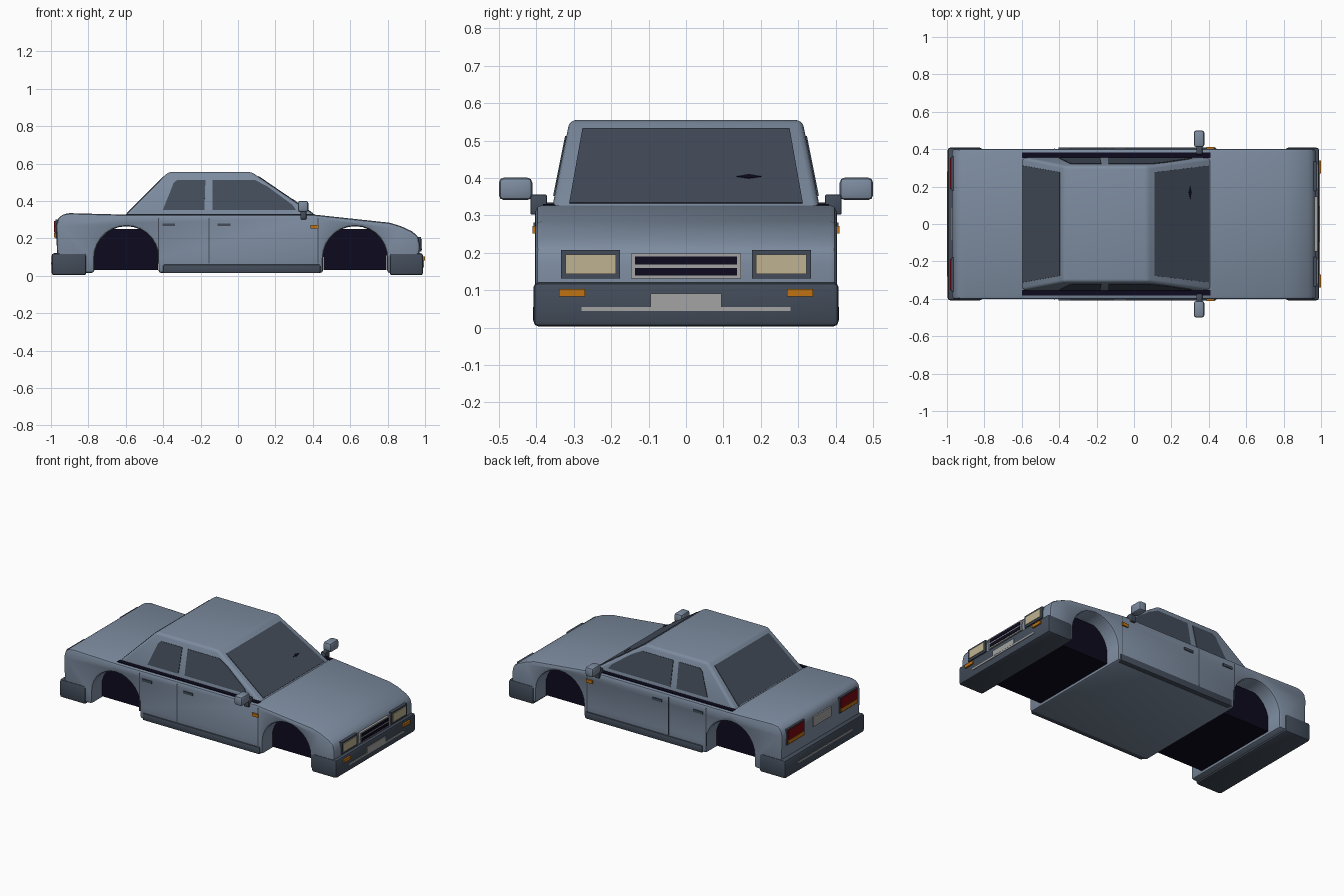
import bpy, bmesh, math
from mathutils import Vector

if "Cube" in bpy.data.objects:
    bpy.data.objects.remove(bpy.data.objects["Cube"])


def material(name, rgb):
    m = bpy.data.materials.new(name)
    m.diffuse_color = (*rgb, 1)
    m.use_nodes = True
    m.node_tree.nodes["Principled BSDF"].inputs["Base Color"].default_value = m.diffuse_color
    return m


PAINT = material("blue_grey_paint", (.205, .262, .35))
SLATE = material("dark_slate", (.056, .073, .102))
BLACK = material("near_black", (.004, .003, .013))
LENS = material("cream_lens", (.52, .45, .29))
AMBER = material("amber", (.53, .17, .006))
RED = material("red_lens", (.2, .003, .006))
SILVER = material("light_grey", (.36, .37, .36))


def loft(name, loop_a, loop_b, mat, bevel=0, segments=2):
    """Closed solid between two matching loops, with optional rounded edges."""
    bm = bmesh.new()
    a = [bm.verts.new(p) for p in loop_a]
    b = [bm.verts.new(p) for p in loop_b]
    n = len(a)
    bm.faces.new(a)
    bm.faces.new(b)
    for i in range(n):
        j = (i + 1) % n
        bm.faces.new((a[i], a[j], b[j], b[i]))
    bmesh.ops.recalc_face_normals(bm, faces=bm.faces)
    if bevel:
        edges = [e for e in bm.edges if e.calc_face_angle(0) > math.radians(32)]
        bmesh.ops.bevel(bm, geom=edges, offset=bevel, segments=segments,
                        profile=.5, affect='EDGES', clamp_overlap=True)
    me = bpy.data.meshes.new(name)
    bm.to_mesh(me)
    bm.free()
    me.materials.append(mat)
    ob = bpy.data.objects.new(name, me)
    bpy.context.collection.objects.link(ob)
    if bevel:
        bpy.ops.object.select_all(action='DESELECT')
        ob.select_set(True)
        bpy.context.view_layer.objects.active = ob
        bpy.ops.object.shade_smooth_by_angle(angle=math.radians(30))
    return ob


def box(name, x, y, z, mat, bevel=0):
    ring = [(x[0], y[0]), (x[1], y[0]), (x[1], y[1]), (x[0], y[1])]
    return loft(name, [(*p, z[0]) for p in ring], [(*p, z[1]) for p in ring], mat, bevel)


def plate(name, points, normal, mat, thick=.006):
    """Thin plate lying on a surface, sunk slightly into it."""
    n = Vector(normal).normalized()
    pts = [Vector(p) for p in points]
    return loft(name, [p - n * thick * .4 for p in pts], [p + n * thick * .6 for p in pts], mat)


def arch(cx, r=.171, cz=.094, steps=14):
    """Wheel opening, listed from the rear foot to the front foot."""
    arc = [(cx - r * math.cos(math.pi * i / steps), cz + r * math.sin(math.pi * i / steps))
           for i in range(steps + 1)]
    return [(cx - r, .015)] + arc + [(cx + r, .015)]


# Body shell: side profile with both wheel openings
profile = [(-.965, .015)] + arch(-.597) + arch(.626) + [
    (.968, .015), (.972, .17), (.962, .212), (.93, .238), (.87, .266), (.81, .284),
    (.41, .327), (-.6, .327), (-.9, .335), (-.94, .328), (-.963, .305), (-.972, .27)]
loft("body_shell", [(x, -.402, z) for x, z in profile],
     [(x, .402, z) for x, z in profile], PAINT, .016)

# Dark blocks inside the wheel openings
for name, cx in (("rear_wheel_well", -.597), ("front_wheel_well", .626)):
    box(name, (cx - .169, cx + .169), (-.3, .3), (.03, .25), BLACK)

# Cabin
Z0, Z1 = .32, .555
XF0, XF1, XR0, XR1, Y0, Y1 = .417, .072, -.605, -.372, .358, .311


def mix(a, b, z):
    return a + (b - a) * (z - Z0) / (Z1 - Z0)


def ring(xr, xf, y, z):
    return [(xr, -y, z), (xf, -y, z), (xf, y, z), (xr, y, z)]


loft("cabin", ring(XR0, XF0, Y0, Z0), ring(XR1, XF1, Y1, Z1), PAINT, .017, 3)

# Windscreen and rear window
for name, x0, x1, sign in (("windscreen", XF0, XF1, 1), ("rear_window", XR0, XR1, -1)):
    loop = [(-.312, .332), (.312, .332), (.277, .53), (-.277, .53)]
    plate(name, [(mix(x0, x1, z), y, z) for y, z in loop],
          (Z1 - Z0, 0, abs(x1 - x0)) if sign > 0 else (Z0 - Z1, 0, abs(x1 - x0)), SLATE)

# Small dark mark on the windscreen
plate("windscreen_mark", [(mix(XF0, XF1, z) + .003, y, z) for y, z in
      ((.135, .402), (.168, .397), (.202, .402), (.168, .408))],
      (Z1 - Z0, 0, XF0 - XF1), BLACK)

# Parts mirrored on both sides
rear_pane = [(-.402, .352), (-.18, .352), (-.174, .512), (-.325, .512), (-.345, .495), (-.362, .45)]
front_pane = [(-.135, .352), (.31, .352), (.29, .38), (.16, .475), (.09, .512), (-.135, .512)]
for s, side in ((-1, "right"), (1, "left")):
    def yy(a, b):
        return sorted((s * a, s * b))

    for name, pane in (("rear_door_glass", rear_pane), ("front_door_glass", front_pane)):
        plate(f"{side}_{name}", [(x, s * mix(Y0, Y1, z), z) for x, z in pane],
              (0, s * (Z1 - Z0), Y0 - Y1), SLATE)
    box(f"{side}_waist_trim", (-.6, .41), yy(.352, .382), (.318, .331), BLACK)
    box(f"{side}_sill", (-.4, .44), yy(.37, .409), (.014, .06), SLATE, .007)
    for i, x in enumerate((-.425, -.155, .427)):
        box(f"{side}_door_gap_{i}", (x - .003, x + .003), yy(.398, .4035), (.065, .31), SLATE)
    for i, x in enumerate((-.37, -.075)):
        box(f"{side}_door_handle_{i}", (x - .034, x + .034), yy(.398, .408), (.265, .281), SLATE)
    box(f"{side}_side_indicator", (.387, .43), yy(.398, .411), (.252, .272), AMBER)
    # Door mirror
    box(f"{side}_mirror_arm", (.334, .366), yy(.372, .416), (.302, .356), SLATE, .004)
    box(f"{side}_mirror_head", (.32, .376), yy(.411, .5), (.341, .401), PAINT, .013)
    # Front lamps
    box(f"{side}_headlamp_frame", (.93, .979), yy(.176, .334), (.131, .208), SLATE)
    box(f"{side}_headlamp_lens", (.95, .984), yy(.187, .322), (.143, .196), LENS)
    box(f"{side}_front_indicator", (.97, 1.0), yy(.27, .34), (.083, .103), AMBER)
    # Rear lamps
    box(f"{side}_rear_lamp_frame", (-.977, -.94), yy(.18, .36), (.2, .3), SLATE)
    box(f"{side}_rear_lamp_red", (-.983, -.94), yy(.188, .352), (.232, .294), RED)
    box(f"{side}_rear_lamp_amber", (-.983, -.94), yy(.188, .352), (.206, .23), AMBER)

# Grille: pale frame, dark openings, pale bar between them
box("grille_frame", (.93, .98), (-.147, .147), (.131, .198), SILVER)
for name, z in (("upper", (.169, .19)), ("lower", (.139, .16))):
    box(f"grille_opening_{name}", (.95, .983), (-.136, .136), z, BLACK)

# Bumpers with trim strips and number plates
box("front_bumper", (.81, .99), (-.408, .408), (.003, .121), SLATE, .014)
box("rear_bumper", (-.997, -.81), (-.408, .408), (.003, .121), SLATE, .014)
box("front_bumper_strip", (.97, .994), (-.28, .28), (.045, .055), SILVER)
box("rear_bumper_strip", (-1.0, -.97), (-.28, .28), (.06, .07), SILVER)
box("front_number_plate", (.97, .995), (-.095, .095), (.055, .091), SILVER)
box("rear_number_plate", (-.979, -.95), (-.09, .09), (.218, .28), SILVER)
